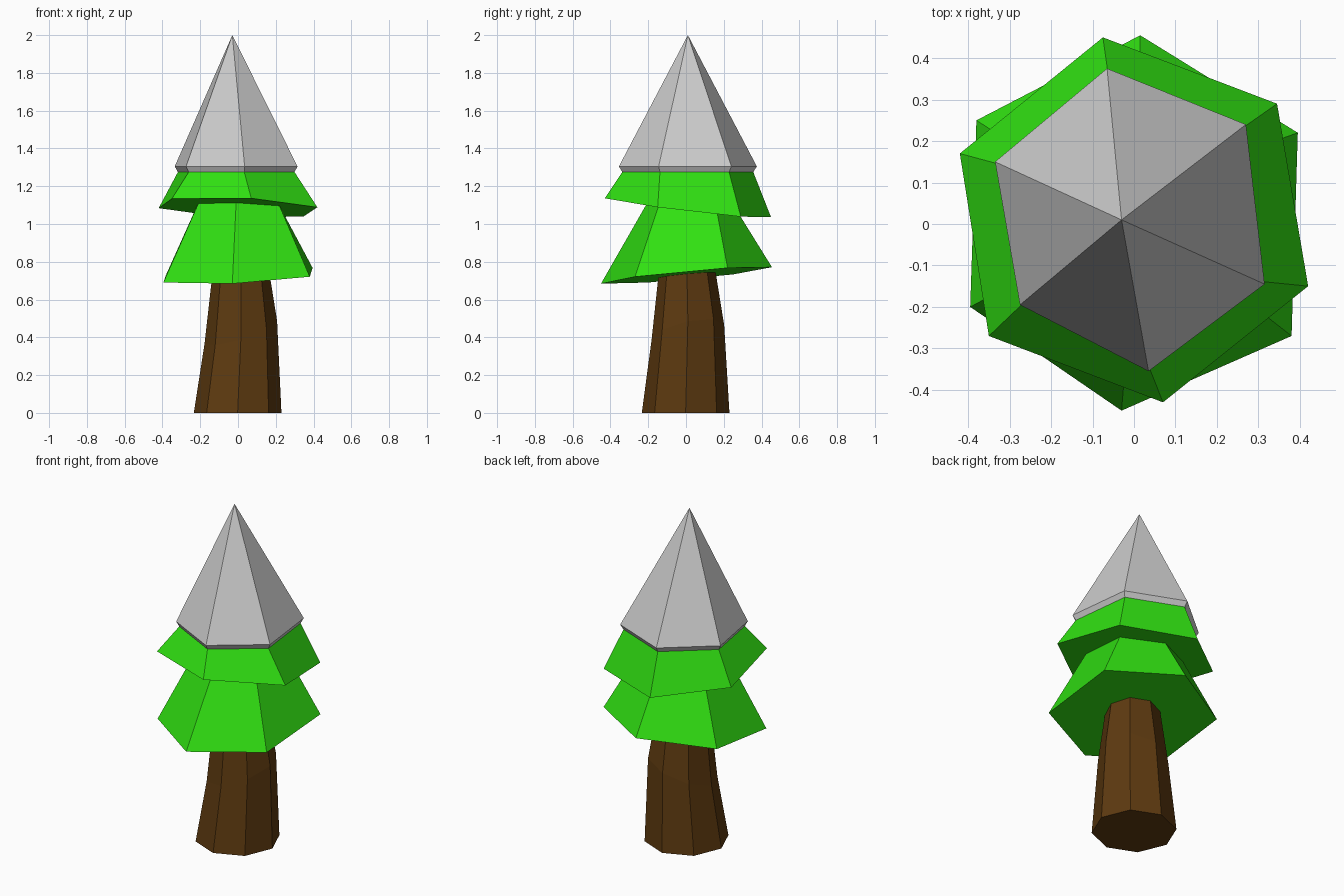
import bpy, bmesh, math

if "Cube" in bpy.data.objects:
    bpy.data.objects.remove(bpy.data.objects["Cube"])


def tilt(points, z, sx=0.0, sy=0.0):
    """Lift 2D points onto a sloped plane."""
    return [(x, y, z + sx * x + sy * y) for x, y in points]


def octagon(cx, cy, r):
    return [(cx + r * math.cos(i * math.pi / 4), cy + r * math.sin(i * math.pi / 4))
            for i in range(8)]


def loft(name, rings, color=None, cap=False, apex=None):
    """Skin counter-clockwise rings from bottom to top."""
    bm = bmesh.new()
    rows = [[bm.verts.new(p) for p in ring] for ring in rings]
    n = len(rows[0])
    for a, b in zip(rows, rows[1:]):
        for i in range(n):
            j = (i + 1) % n
            bm.faces.new((a[i], a[j], b[j], b[i]))
    if cap:
        bm.faces.new(rows[0][::-1])
    if apex:
        tip = bm.verts.new(apex)
        for i in range(n):
            bm.faces.new((rows[-1][i], rows[-1][(i + 1) % n], tip))
    mesh = bpy.data.meshes.new(name)
    bm.to_mesh(mesh)
    bm.free()
    if color:
        mesh.materials.append(color)
    obj = bpy.data.objects.new(name, mesh)
    bpy.context.collection.objects.link(obj)
    return obj


def material(name, rgb):
    mat = bpy.data.materials.new(name)
    mat.diffuse_color = (*rgb, 1)
    mat.use_nodes = True
    mat.node_tree.nodes["Principled BSDF"].inputs["Base Color"].default_value = mat.diffuse_color
    return mat


green = material("leaf_green", (0.03, 0.75, 0.006))
brown = material("bark_brown", (0.11, 0.042, 0.005))

# Slopes of the two foliage undersides
LOW = (0.728, 0.048, 0.094)
HIGH = (1.0875, -0.04, -0.12)

# Hexagonal outlines, counter-clockwise from the back
low_skirt = tilt([(0.015, 0.455), (-0.38, 0.25), (-0.395, -0.20),
                  (-0.03, -0.45), (0.38, -0.27), (0.395, 0.22)], *LOW)
waist = tilt([(0.01, 0.28), (-0.225, 0.15), (-0.21, -0.10),
              (-0.01, -0.205), (0.22, -0.145), (0.24, 0.165)], *HIGH)
high_skirt = tilt([(-0.075, 0.45), (-0.42, 0.17), (-0.35, -0.27),
                   (0.07, -0.43), (0.42, -0.15), (0.345, 0.29)], *HIGH)
cap_outline = [(-0.065, 0.375), (-0.335, 0.15), (-0.275, -0.195),
               (0.035, -0.355), (0.315, -0.145), (0.27, 0.24)]
cap_rim = tilt(cap_outline, 1.305)
neck = tilt([(x * 0.95, y * 0.95) for x, y in cap_outline], 1.275)

# Trunk with a slight bend
loft("trunk", [tilt(octagon(-0.002, -0.002, 0.232), 0),
               tilt(octagon(0.015, 0.01, 0.192), 0.42, 0.31, 0.2),
               tilt(octagon(0.015, 0.005, 0.152), *LOW)], brown, cap=True)

# Foliage tiers
loft("lower_foliage", [low_skirt, waist], green, cap=True)
loft("upper_foliage", [waist, high_skirt, neck], green)

# Snow cap with a thin lip
loft("snow_cap", [neck, cap_rim], apex=(-0.03, 0.01, 2.0))
